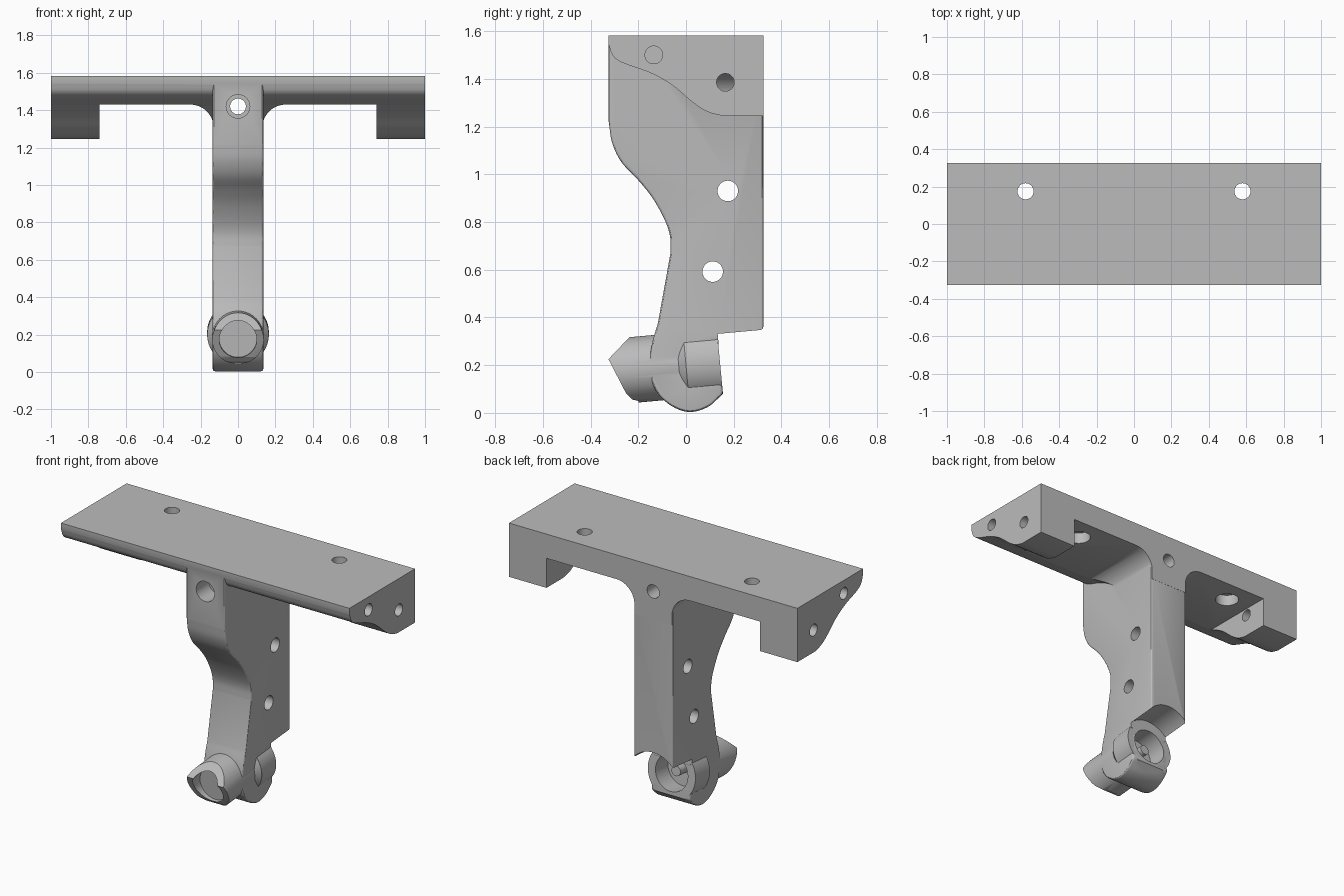
import bpy, bmesh, math
from mathutils import Vector

old = bpy.data.objects.get("Cube")
if old:
    bpy.data.objects.remove(old, do_unlink=True)

grey = bpy.data.materials.new("plain grey")
grey.use_nodes = True
grey.diffuse_color = (0.5, 0.5, 0.5, 1)
grey.node_tree.nodes["Principled BSDF"].inputs["Base Color"].default_value = (0.5, 0.5, 0.5, 1)


def make(name, bm):
    bmesh.ops.recalc_face_normals(bm, faces=bm.faces)
    me = bpy.data.meshes.new(name)
    bm.to_mesh(me)
    bm.free()
    me.materials.append(grey)
    ob = bpy.data.objects.new(name, me)
    bpy.context.collection.objects.link(ob)
    return ob


def extrude(name, points, offset):
    """Closed 3D outline swept along offset."""
    bm = bmesh.new()
    face = bm.faces.new([bm.verts.new(p) for p in points])
    res = bmesh.ops.extrude_face_region(bm, geom=[face])
    verts = [g for g in res["geom"] if isinstance(g, bmesh.types.BMVert)]
    bmesh.ops.translate(bm, verts=verts, vec=offset)
    return make(name, bm)


def side_prism(name, yz, half):
    return extrude(name, [(-half, y, z) for y, z in yz], (2 * half, 0, 0))


def rod(name, a, b, r1, r2=None, sides=64):
    """Cylinder or cone from point a to point b."""
    a, b = Vector(a), Vector(b)
    bm = bmesh.new()
    bmesh.ops.create_cone(bm, cap_ends=True, segments=sides, radius1=r1,
                          radius2=r1 if r2 is None else r2, depth=(b - a).length)
    bm.transform((b - a).to_track_quat("Z", "Y").to_matrix().to_4x4())
    bmesh.ops.translate(bm, verts=bm.verts, vec=(a + b) / 2)
    return make(name, bm)


def apply(ob, mod):
    bpy.context.view_layer.objects.active = ob
    bpy.ops.object.modifier_apply(modifier=mod.name)


def combine(ob, other, operation):
    mod = ob.modifiers.new(operation.lower(), "BOOLEAN")
    mod.operation, mod.solver, mod.object = operation, "EXACT", other
    apply(ob, mod)
    bpy.data.objects.remove(other, do_unlink=True)


def spline(pts, steps=6):
    """Smooth curve through the points."""
    p = [Vector(q) for q in pts]
    p = [2 * p[0] - p[1]] + p + [2 * p[-1] - p[-2]]
    out = []
    for a, b, c, d in zip(p, p[1:], p[2:], p[3:]):
        for i in range(steps):
            t = i / steps
            out.append(0.5 * (2 * b + (c - a) * t + (2 * a - 5 * b + 4 * c - d) * t * t
                              + (3 * b - a - 3 * c + d) * t ** 3))
    return [tuple(v) for v in out] + [tuple(pts[-1])]


# Top plate: curved end outline, relieved underneath with fillets to the arm
underside = spline([(0.15, 1.245), (0.09, 1.262), (0.03, 1.3), (-0.06, 1.375), (-0.15, 1.425),
                    (-0.26, 1.465), (-0.305, 1.495), (-0.325, 1.545)])
plate = side_prism("mounting_bracket", [(-0.325, 1.582), (0.325, 1.582), (0.325, 1.245)] + underside, 1)
for side in (-1, 1):
    arc = [(0.255 - 0.125 * math.sin(t), 1.305 + 0.125 * math.cos(t))
           for t in (math.pi / 2 * i / 12 for i in range(13))]
    outline = [(0.74, 1.1), (0.74, 1.43)] + arc + [(0.13, 1.1)]
    combine(plate, extrude("relief", [(side * x, -0.5, z) for x, z in outline], (0, 1, 0)), "DIFFERENCE")

# Arm outline with waist and rounded foot
front = spline([(-0.324, 1.22), (-0.309, 1.13), (-0.27, 1.05), (-0.2, 0.975), (-0.14, 0.9),
                (-0.09, 0.81), (-0.067, 0.74), (-0.065, 0.67)])
foot = spline([(-0.118, 0.375), (-0.142, 0.29), (-0.153, 0.19), (-0.13, 0.1), (-0.07, 0.035),
               (0.01, 0.004), (0.09, 0.024), (0.155, 0.08)])
arm_outline = [(0.324, 1.56), (-0.324, 1.56)] + front + foot + [(0.134, 0.3), (0.324, 0.3)]
arm = side_prism("arm", arm_outline, 0.135)
bevel = arm.modifiers.new("soft edges", "BEVEL")
bevel.width, bevel.segments, bevel.angle_limit = 0.012, 3, math.radians(40)
apply(arm, bevel)

# Tilted axis of the socket at the foot
tilt = 0.09


def on_axis(s):
    return (0, s * math.cos(tilt), 0.2 + s * math.sin(tilt))


# Round boss that bulges from the foot
boss = rod("boss", on_axis(0), on_axis(0.2), 0.165)
combine(boss, rod("boss_shoulder", on_axis(-0.04), on_axis(0.001), 0.13, 0.165), "UNION")
combine(boss, side_prism("boss_limit", arm_outline, 0.3), "INTERSECT")

# Nozzle with a wedge-cut mouth
nozzle = rod("nozzle", on_axis(-0.45), on_axis(0), 0.138)
mouth = [(-0.325, 0.225), (-0.22, 0.335), (0.02, 0.58), (0.02, -0.1), (-0.19, -0.1),
         (-0.2, 0.05), (-0.225, 0.056), (-0.25, 0.08)]
combine(nozzle, side_prism("mouth_limit", mouth, 0.3), "INTERSECT")

for part in (boss, nozzle):
    combine(arm, part, "UNION")
# Clearance behind the boss, then the socket bores
combine(arm, rod("clearance", on_axis(0.144), on_axis(0.6), 0.18), "DIFFERENCE")
combine(arm, rod("socket", on_axis(0.02), on_axis(0.3), 0.112), "DIFFERENCE")
combine(arm, rod("through_bore", on_axis(-0.3), on_axis(0.1), 0.031), "DIFFERENCE")
combine(arm, rod("countersink", on_axis(-0.15), on_axis(-0.235), 0.03, 0.1), "DIFFERENCE")
combine(arm, rod("mouth_bore", on_axis(-0.2349), on_axis(-0.5), 0.1), "DIFFERENCE")
combine(plate, arm, "UNION")

# Bolt holes: (start, end, radius)
holes = [((-0.3, 0.175, 0.93), (0.3, 0.175, 0.93), 0.043),
         ((-0.3, 0.112, 0.592), (0.3, 0.112, 0.592), 0.043),
         ((0, -0.5, 1.42), (0, 0.5, 1.42), 0.042),
         ((0, -0.5, 1.42), (0, -0.2, 1.42), 0.063)]
for s in (-1, 1):
    holes += [((s * 0.58, 0.175, 1.3), (s * 0.58, 0.175, 1.7), 0.043),
              ((s * 0.58, 0.175, 1.3), (s * 0.58, 0.175, 1.5), 0.07),
              ((s * 0.8, -0.135, 1.5), (s * 1.1, -0.135, 1.5), 0.037),
              ((s * 0.7, 0.165, 1.385), (s * 1.1, 0.165, 1.385), 0.037)]
for start, end, radius in holes:
    combine(plate, rod("bolt_hole", start, end, radius, sides=40), "DIFFERENCE")

bpy.ops.object.select_all(action="DESELECT")
plate.select_set(True)
bpy.context.view_layer.objects.active = plate
bpy.ops.object.shade_smooth_by_angle(angle=math.radians(30))
